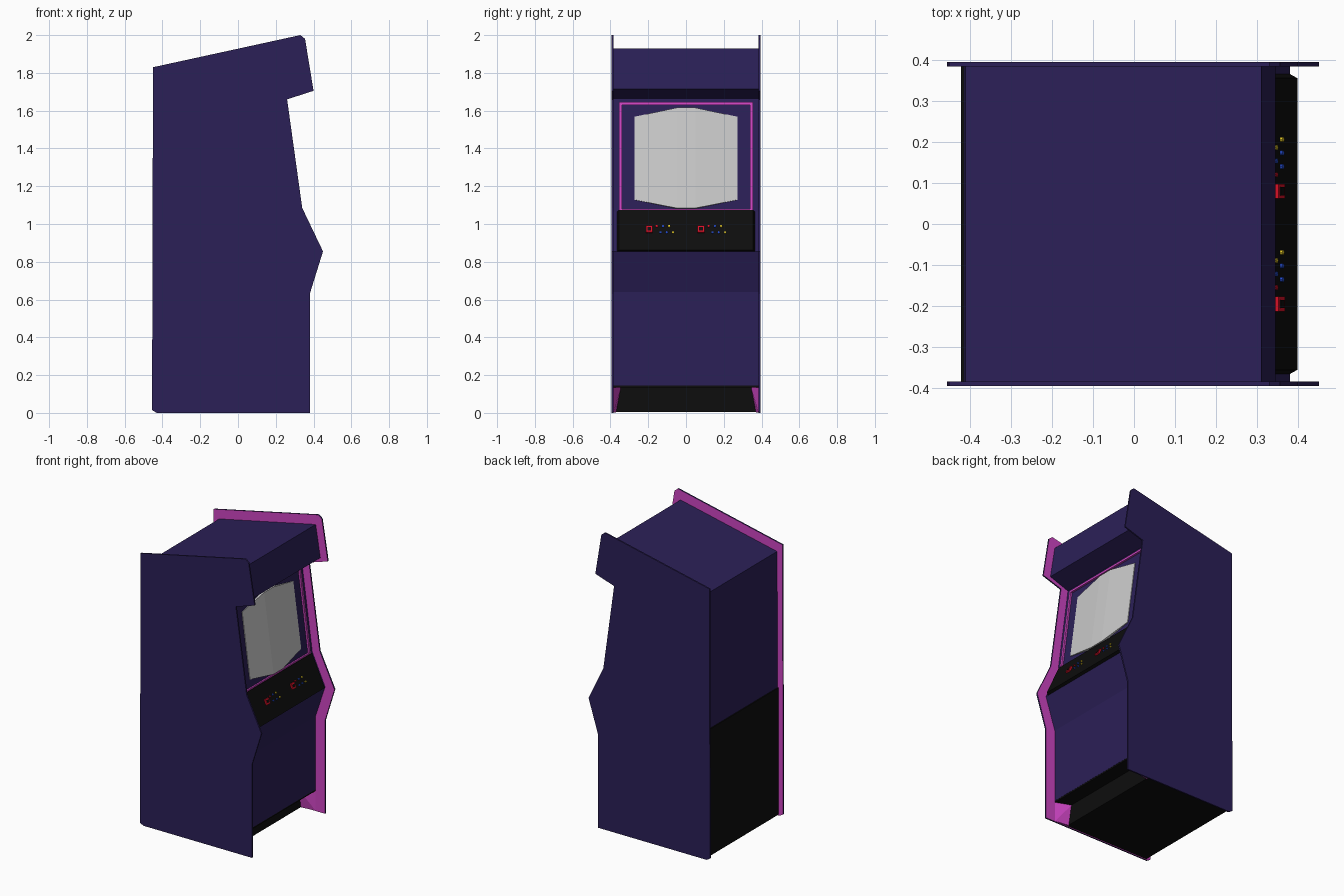
import bpy, bmesh, math
from mathutils import Vector, Matrix

if "Cube" in bpy.data.objects:
    bpy.data.objects.remove(bpy.data.objects["Cube"])


def material(name, rgb):
    m = bpy.data.materials.new(name)
    m.diffuse_color = (*rgb, 1)
    m.use_nodes = True
    m.node_tree.nodes["Principled BSDF"].inputs["Base Color"].default_value = m.diffuse_color
    return m


PURPLE = material("purple", (0.024, 0.014, 0.095))
MAGENTA = material("magenta", (0.62, 0.06, 0.55))
BLACK = material("black", (0.004, 0.004, 0.004))
RED = material("red", (0.7, 0.005, 0.02))
BLUE = material("blue", (0.02, 0.08, 0.7))
YELLOW = material("yellow", (0.8, 0.6, 0.02))


def finish(bm, name, mat, matrix=None):
    bmesh.ops.recalc_face_normals(bm, faces=bm.faces)
    me = bpy.data.meshes.new(name)
    bm.to_mesh(me)
    bm.free()
    ob = bpy.data.objects.new(name, me)
    bpy.context.collection.objects.link(ob)
    if mat:
        me.materials.append(mat)
    if matrix:
        ob.matrix_world = matrix
    return ob


def extrude_profile(name, points, y0, y1, mat):
    """Extrude an (x, z) profile between two y positions."""
    bm = bmesh.new()
    face = bm.faces.new([bm.verts.new((x, y0, z)) for x, z in points])
    new = bmesh.ops.extrude_face_region(bm, geom=[face])["geom"]
    verts = [v for v in new if isinstance(v, bmesh.types.BMVert)]
    bmesh.ops.translate(bm, verts=verts, vec=(0, y1 - y0, 0))
    return finish(bm, name, mat)


def slope(low, high):
    """Frame on a tilted front face: local x = world y, y = up the slope, z = outward."""
    a, b = Vector((low[0], 0, low[1])), Vector((high[0], 0, high[1]))
    up = (b - a).normalized()
    side = Vector((0, 1, 0))
    m = Matrix((side, up, side.cross(up))).transposed().to_4x4()
    m.translation = a
    return m, (b - a).length


def box(name, x0, x1, y0, y1, z0, z1, mat, matrix):
    bm = bmesh.new()
    bmesh.ops.create_cube(bm, size=1)
    for v in bm.verts:
        v.co = (x1 if v.co.x > 0 else x0, y1 if v.co.y > 0 else y0, z1 if v.co.z > 0 else z0)
    return finish(bm, name, mat, matrix)


def button(name, x, y, r, h, mat, matrix):
    bm = bmesh.new()
    bmesh.ops.create_cone(bm, cap_ends=True, segments=8, radius1=r, radius2=r, depth=h,
                          matrix=Matrix.Translation((x, y, h / 2)))
    return finish(bm, name, mat, matrix)


# Side panels: purple outside, magenta inside
side_profile = [(-0.455, 0.015), (-0.43, 0), (0.38, 0), (0.38, 0.63), (0.45, 0.855),
                (0.34, 1.085), (0.26, 1.66), (0.40, 1.705), (0.355, 1.98), (0.33, 2.0),
                (-0.45, 1.83)]
for s, side in ((-1, "left"), (1, "right")):
    panel = extrude_profile(f"side_panel_{side}", side_profile, s * 0.384, s * 0.394, PURPLE)
    panel.data.materials.append(MAGENTA)
    for p in panel.data.polygons:
        if p.normal.y * s < -0.9:
            p.material_index = 1

# Cabinet body with hood and sloped front
extrude_profile("cabinet_body",
                [(-0.417, 0.145), (0.31, 0.145), (0.31, 0.64), (0.38, 0.855), (0.285, 1.065),
                 (0.205, 1.665), (0.345, 1.715), (0.31, 1.93), (-0.41, 1.775)],
                -0.384, 0.384, PURPLE)

# Black recessed base, and lower back panel
extrude_profile("kick_base",
                [(-0.42, 0.005), (0.21, 0.005), (0.21, 0.135), (0.309, 0.135),
                 (0.309, 0.145), (-0.42, 0.145)], -0.384, 0.384, BLACK)
extrude_profile("back_panel", [(-0.421, 0.14), (-0.40, 0.14), (-0.40, 0.86), (-0.421, 0.86)],
                -0.383, 0.383, BLACK)

# Magenta wedges flanking the kick recess
for s, side in ((-1, "left"), (1, "right")):
    bm = bmesh.new()
    for x, y, z in ((0.308, 0.384, 0.135), (0.308, 0.384, 0.003), (0.209, 0.384, 0.003),
                    (0.209, 0.345, 0.135), (0.209, 0.37, 0.003), (0.209, 0.384, 0.135)):
        bm.verts.new((x, s * y, z))
    bmesh.ops.convex_hull(bm, input=bm.verts)
    finish(bm, f"kick_wedge_{side}", MAGENTA)

# Control panel slab with chamfered sides
ctrl, length = slope((0.38, 0.855), (0.285, 1.065))
slab = box("control_panel", -0.37, 0.37, 0, length, -0.01, 0.02, BLACK, ctrl)
for v in slab.data.vertices:
    if v.co.z > 0:
        v.co.x *= 0.355 / 0.37

# Joysticks and buttons for two players
deck = ctrl @ Matrix.Translation((0, 0, 0.019))
colours = (RED, BLUE, YELLOW, BLUE, BLUE, YELLOW)
for n, x in enumerate((-0.195, 0.08), 1):
    box(f"joystick_rim_{n}", x - 0.018, x + 0.018, 0.098, 0.136, 0, 0.012, RED, deck)
    box(f"joystick_core_{n}", x - 0.01, x + 0.01, 0.107, 0.127, 0, 0.014, BLACK, deck)
    for i, mat in enumerate(colours):
        row, col = divmod(i, 3)
        button(f"button_{n}_{i + 1}", x + 0.04 + 0.033 * col + 0.02 * row,
               0.135 - 0.036 * row, 0.006, 0.008, mat, deck)

# Magenta trim around the monitor
face, height = slope((0.285, 1.065), (0.205, 1.665))
top = height - 0.02
for s, side in ((-1, "left"), (1, "right")):
    box(f"trim_{side}", s * 0.338, s * 0.354, 0, top, -0.01, 0.012, MAGENTA, face)
box("trim_top", -0.338, 0.338, top - 0.016, top, -0.01, 0.012, MAGENTA, face)
box("trim_bottom", -0.338, 0.338, 0, 0.012, -0.01, 0.012, MAGENTA, face)

# Bulging monitor glass in facets
bm = bmesh.new()
columns = []
for x, half, bulge in ((-0.272, 0.222, 0.004), (-0.05, 0.268, 0.018),
                       (0.05, 0.268, 0.018), (0.272, 0.222, 0.004)):
    columns.append([bm.verts.new((x, 0.285 + t * half, z))
                    for t, z in ((-1, -0.01), (-1, bulge), (1, bulge), (1, -0.01))])
for a, b in zip(columns, columns[1:]):
    for i in range(4):
        j = (i + 1) % 4
        bm.faces.new((a[i], a[j], b[j], b[i]))
bm.faces.new(columns[0])
bm.faces.new(columns[-1])
finish(bm, "monitor_glass", None, face)
